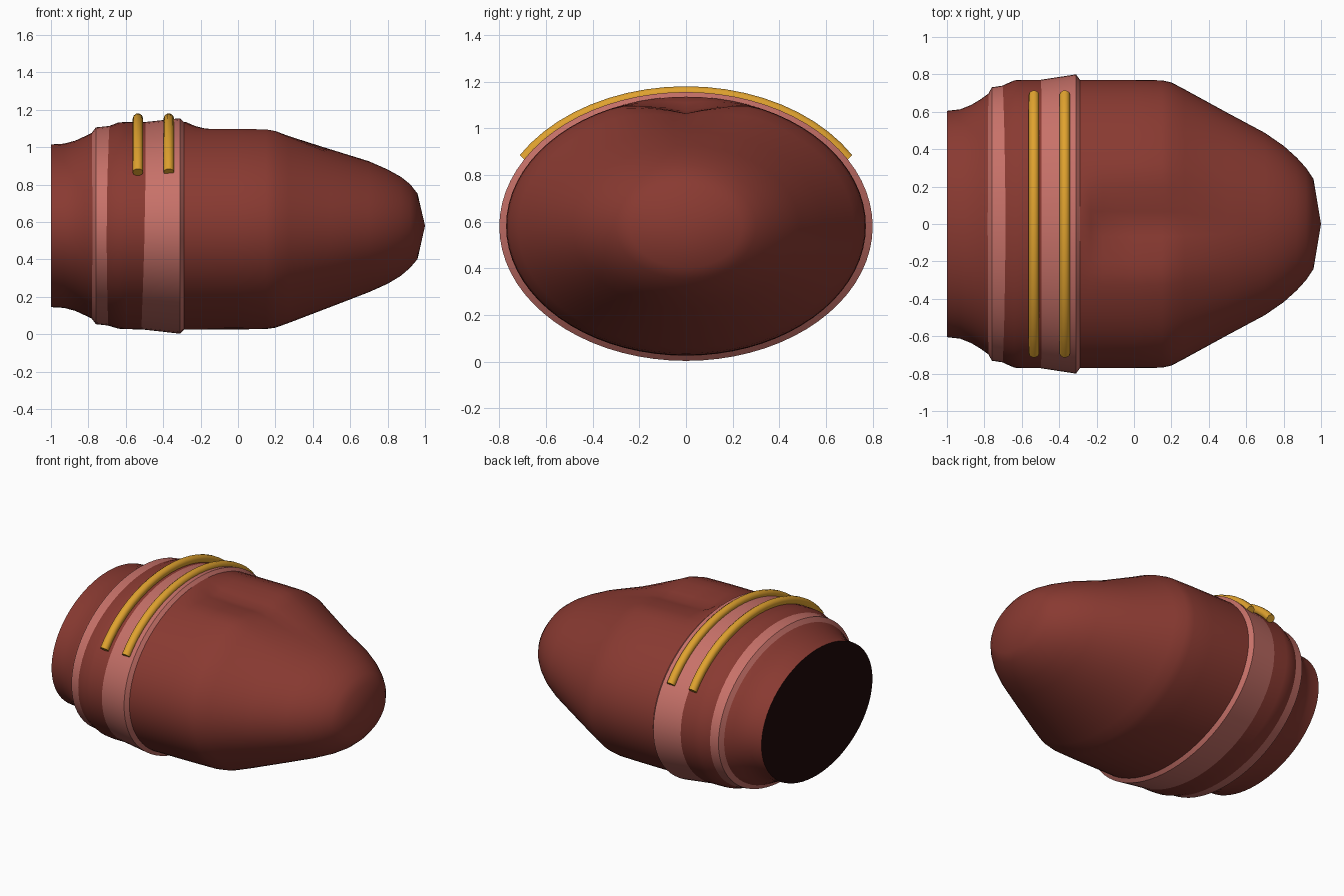
import bpy, bmesh, math

if "Cube" in bpy.data.objects:
    bpy.data.objects.remove(bpy.data.objects["Cube"])

SEG = 72


def material(name, rgb):
    m = bpy.data.materials.new(name)
    m.diffuse_color = (*rgb, 1)
    m.use_nodes = True
    m.node_tree.nodes["Principled BSDF"].inputs["Base Color"].default_value = m.diffuse_color
    return m


RED = material("dark red", (0.25, 0.042, 0.031))
PINK = material("dusty pink", (0.57, 0.165, 0.14))
GOLD = material("gold", (0.74, 0.36, 0.028))
BLACK = material("near black red", (0.014, 0.003, 0.003))


def finish(obj, angle):
    bpy.ops.object.select_all(action='DESELECT')
    obj.select_set(True)
    bpy.context.view_layer.objects.active = obj
    bpy.ops.object.shade_smooth_by_angle(angle=math.radians(angle))


def loft(name, stations, mats, tip=None, cap=False, angle=30):
    """Skin elliptical rings: (x, half width, bottom z, top z, dent depth)."""
    bm = bmesh.new()
    rings = []
    for x, a, lo, hi, dent in stations:
        ring = []
        for i in range(SEG):
            t = 2 * math.pi * i / SEG
            y = a * math.cos(t)
            z = (lo + hi) / 2 + (hi - lo) / 2 * math.sin(t)
            if math.sin(t) > 0:
                z -= dent * max(0, 1 - abs(y) / 0.28)
            ring.append(bm.verts.new((x, y, z)))
        rings.append(ring)
    for r, s in zip(rings, rings[1:]):
        for i in range(SEG):
            j = (i + 1) % SEG
            bm.faces.new((r[i], r[j], s[j], s[i]))
    if tip:
        v = bm.verts.new(tip)
        for i in range(SEG):
            bm.faces.new((rings[-1][i], rings[-1][(i + 1) % SEG], v))
    if cap:
        bm.faces.new(rings[0]).material_index = 1
    bmesh.ops.recalc_face_normals(bm, faces=bm.faces)
    me = bpy.data.meshes.new(name)
    bm.to_mesh(me)
    bm.free()
    for m in mats:
        me.materials.append(m)
    obj = bpy.data.objects.new(name, me)
    bpy.context.collection.objects.link(obj)
    finish(obj, angle)
    return obj


# Main body: flared neck, straight barrel with a dent on top, tapered nose
loft("body", [
    (-1.00, 0.605, 0.145, 1.015, 0),
    (-0.93, 0.613, 0.141, 1.019, 0),
    (-0.87, 0.637, 0.125, 1.035, 0),
    (-0.82, 0.667, 0.102, 1.058, 0),
    (-0.76, 0.710, 0.072, 1.088, 0),
    (-0.69, 0.746, 0.045, 1.113, 0),
    (-0.64, 0.768, 0.030, 1.132, 0),
    (-0.60, 0.771, 0.027, 1.135, 0),
    (-0.28, 0.771, 0.025, 1.135, 0),
    (-0.23, 0.771, 0.025, 1.135, 0.025),
    (-0.17, 0.771, 0.025, 1.135, 0.06),
    (0.00, 0.771, 0.026, 1.135, 0.07),
    (0.15, 0.768, 0.028, 1.133, 0.07),
    (0.20, 0.757, 0.035, 1.123, 0.06),
    (0.27, 0.720, 0.060, 1.090, 0.04),
    (0.50, 0.594, 0.148, 0.992, 0.005),
    (0.70, 0.487, 0.225, 0.925, 0),
    (0.80, 0.418, 0.270, 0.881, 0),
    (0.87, 0.355, 0.312, 0.842, 0),
    (0.92, 0.300, 0.355, 0.803, 0),
    (0.96, 0.240, 0.402, 0.752, 0),
], [RED, BLACK], tip=(1.0, 0, 0.58), cap=True, angle=40)

# Flared sleeve: the body shows through between its two pink bands
loft("sleeve", [
    (-0.785, 0.685, 0.087, 1.073, 0),
    (-0.76, 0.731, 0.054, 1.106, 0),
    (-0.31, 0.800, 0.003, 1.155, 0),
    (-0.287, 0.768, 0.027, 1.133, 0),
], [PINK], angle=20)

# Two gold arched rods over the sleeve
for name, x in (("rear_rod", -0.535), ("front_rod", -0.37)):
    cu = bpy.data.curves.new(name, 'CURVE')
    cu.dimensions = '3D'
    cu.bevel_depth = 0.028
    cu.bevel_resolution = 3
    cu.use_fill_caps = True
    sp = cu.splines.new('POLY')
    n = 21
    sp.points.add(n - 1)
    for i, p in enumerate(sp.points):
        t = math.radians(30 + 120 * i / (n - 1))
        p.co = (x, 0.80 * math.cos(t), 0.58 + 0.573 * math.sin(t), 1)
    cu.materials.append(GOLD)
    obj = bpy.data.objects.new(name, cu)
    bpy.context.collection.objects.link(obj)
    bpy.ops.object.select_all(action='DESELECT')
    obj.select_set(True)
    bpy.context.view_layer.objects.active = obj
    bpy.ops.object.convert(target='MESH')
    finish(bpy.context.view_layer.objects.active, 40)
